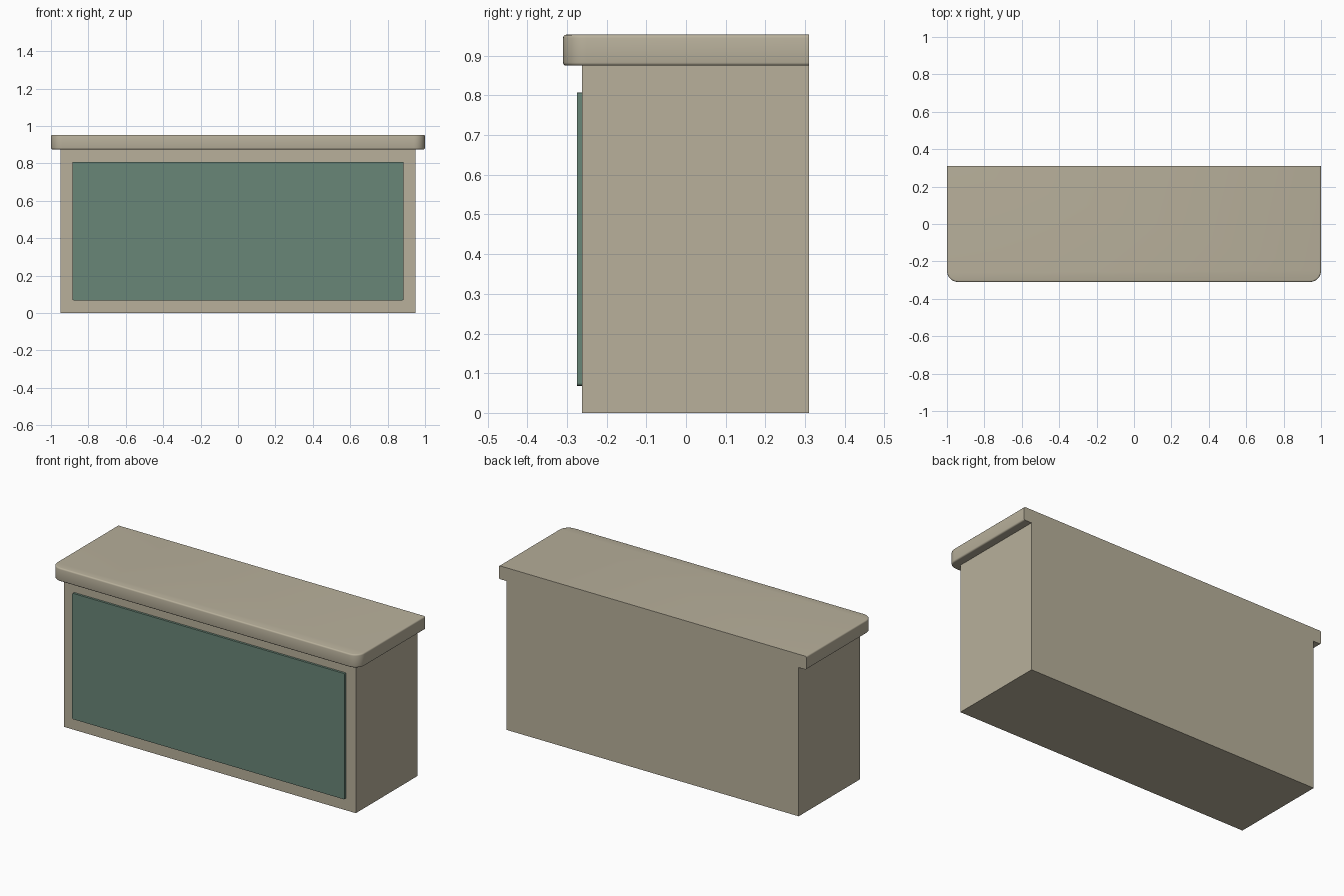
import bpy, bmesh, math

if "Cube" in bpy.data.objects:
    bpy.data.objects.remove(bpy.data.objects["Cube"])


def material(name, rgb):
    m = bpy.data.materials.new(name)
    m.diffuse_color = (*rgb, 1)
    m.use_nodes = True
    m.node_tree.nodes["Principled BSDF"].inputs["Base Color"].default_value = m.diffuse_color
    return m


beige = material("warm_beige", (0.479, 0.434, 0.328))
green = material("muted_green", (0.141, 0.238, 0.185))


def finish(bm, name, mat, smooth=False):
    bmesh.ops.recalc_face_normals(bm, faces=bm.faces)
    me = bpy.data.meshes.new(name)
    bm.to_mesh(me)
    bm.free()
    me.materials.append(mat)
    ob = bpy.data.objects.new(name, me)
    bpy.context.collection.objects.link(ob)
    if smooth:
        bpy.ops.object.select_all(action='DESELECT')
        ob.select_set(True)
        bpy.context.view_layer.objects.active = ob
        bpy.ops.object.shade_smooth_by_angle(angle=math.radians(35))
    return ob


def box(x0, x1, y0, y1, z0, z1):
    bm = bmesh.new()
    bmesh.ops.create_cube(bm, size=1)
    for v in bm.verts:
        v.co.x = x1 if v.co.x > 0 else x0
        v.co.y = y1 if v.co.y > 0 else y0
        v.co.z = z1 if v.co.z > 0 else z0
    return bm


# cabinet body
finish(box(-0.95, 0.95, -0.262, 0.31, 0, 0.878), "counter_body", beige)

# raised front panel with slightly softened corners
bm = box(-0.886, 0.886, -0.275, -0.26, 0.068, 0.808)
corners = [e for e in bm.edges if abs(e.verts[0].co.y - e.verts[1].co.y) > 0.01]
bmesh.ops.bevel(bm, geom=corners, offset=0.006, segments=2, profile=0.5, affect='EDGES')
finish(bm, "front_panel", green)

# countertop: rounded front corners, softened rim, flat sharp back
bm = bmesh.new()
r, n, z0, z1 = 0.06, 8, 0.875, 0.953
outline = [(1, 0.31), (-1, 0.31)]
for cx, start in ((-1 + r, math.pi), (1 - r, 1.5 * math.pi)):
    for i in range(n + 1):
        a = start + i / n * math.pi / 2
        outline.append((cx + r * math.cos(a), -0.31 + r + r * math.sin(a)))
low = bm.faces.new([bm.verts.new((x, y, z0)) for x, y in outline])
ext = bmesh.ops.extrude_face_region(bm, geom=[low], use_keep_orig=True)
for v in ext["geom"]:
    if isinstance(v, bmesh.types.BMVert):
        v.co.z = z1
rim = [e for e in bm.edges
       if abs(e.verts[0].co.z - e.verts[1].co.z) < 1e-5
       and not all(v.co.y > 0.305 for v in e.verts)]
bmesh.ops.bevel(bm, geom=rim, offset=0.008, segments=3, profile=0.5, affect='EDGES')
finish(bm, "countertop", beige, smooth=True)
